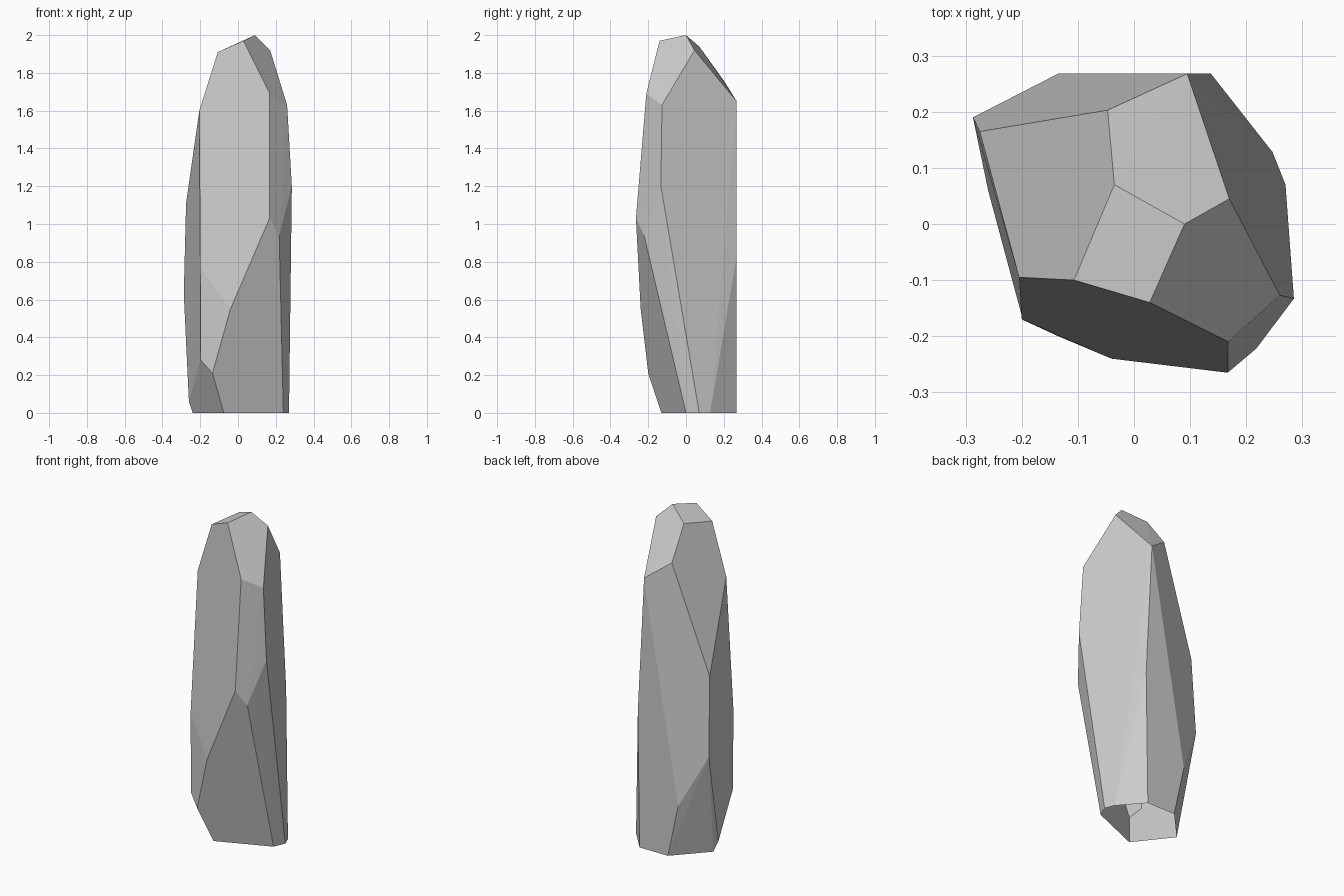
import bpy, bmesh, math

if "Cube" in bpy.data.objects:
    bpy.data.objects.remove(bpy.data.objects["Cube"])

# Corner points of the faceted stone shard, from the crown down to the foot
crown = [(.09, 0, 2), (-.035, .07, 1.94), (-.047, .203, 1.755), (.095, .268, 1.65),
         (.17, .045, 1.92), (.028, -.14, 1.97), (-.107, -.10, 1.91)]
shoulder = [(-.205, -.095, 1.60), (.168, -.21, 1.69), (.26, -.127, 1.63)]
middle = [(.285, -.133, 1.2), (.167, -.265, 1.03), (.218, -.222, .94), (-.04, -.24, .55),
          (-.2, -.17, .77), (-.275, .165, 1.11), (-.287, .19, .63), (.137, .268, .83)]
lower = [(-.198, -.171, .28), (-.135, -.2, .21), (-.26, .06, .06), (-.135, .268, .32)]
foot = [(.24, 0, 0), (.27, .07, 0), (.247, .128, 0), (.125, .268, 0),
        (-.065, .268, 0), (-.24, .08, 0), (-.075, -.13, 0)]

# Wrap the points in a convex skin
bm = bmesh.new()
for p in crown + shoulder + middle + lower + foot:
    bm.verts.new(p)
bmesh.ops.convex_hull(bm, input=bm.verts[:])
bmesh.ops.delete(bm, geom=[v for v in bm.verts if not v.link_faces], context='VERTS')

# Merge nearly coplanar triangles into flat facets
bmesh.ops.dissolve_limit(bm, angle_limit=math.radians(2), verts=bm.verts[:], edges=bm.edges[:])
bmesh.ops.recalc_face_normals(bm, faces=bm.faces[:])

# The underside is open
under = [f for f in bm.faces if all(abs(v.co.z) < 1e-4 for v in f.verts)]
bmesh.ops.delete(bm, geom=under, context='FACES')

mesh = bpy.data.meshes.new("stone_shard")
bm.to_mesh(mesh)
bm.free()
bpy.context.collection.objects.link(bpy.data.objects.new("stone_shard", mesh))
